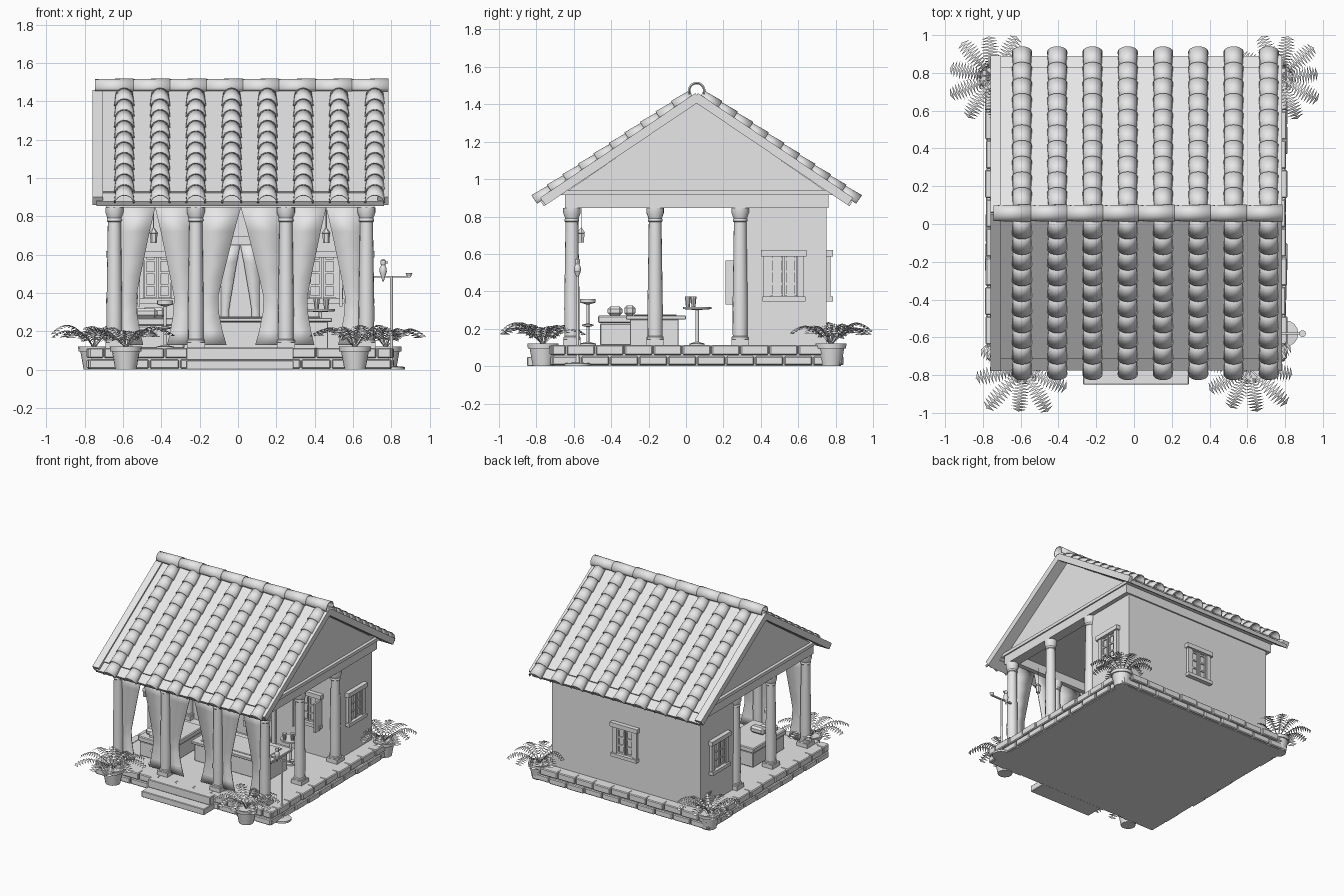
import bpy, bmesh, random
from math import sin, cos, pi, atan2, radians
from mathutils import Vector, Matrix

random.seed(4)
cube = bpy.data.objects.get("Cube")
if cube:
    bpy.data.objects.remove(cube)

GREY = (0.8, 0.8, 0.8, 1)
mat = bpy.data.materials.new("light grey")
mat.use_nodes = True
mat.diffuse_color = GREY
mat.node_tree.nodes["Principled BSDF"].inputs["Base Color"].default_value = GREY

CX, CY = 0.012, 0.057          # house centre
FLOOR, BEAM = 0.11, 0.845      # floor and beam heights
made = []


def finish(name, bm, fix=True, solid=0):
    if fix:
        bmesh.ops.recalc_face_normals(bm, faces=bm.faces)
    me = bpy.data.meshes.new(name)
    bm.to_mesh(me)
    bm.free()
    me.materials.append(mat)
    ob = bpy.data.objects.new(name, me)
    bpy.context.scene.collection.objects.link(ob)
    if solid:
        mod = ob.modifiers.new("thickness", 'SOLIDIFY')
        mod.thickness = solid
    made.append(ob)
    return ob


def boxes(name, spans, bevel=0):
    bm = bmesh.new()
    for x0, x1, y0, y1, z0, z1 in spans:
        size = Matrix.Diagonal((abs(x1 - x0), abs(y1 - y0), abs(z1 - z0), 1))
        mid = Vector((x0 + x1, y0 + y1, z0 + z1)) / 2
        bmesh.ops.create_cube(bm, size=1, matrix=Matrix.Translation(mid) @ size)
    if bevel:
        bmesh.ops.bevel(bm, geom=bm.edges[:], offset=bevel, segments=1, affect='EDGES')
    return finish(name, bm)


def lathe(name, profile, loc, sides=16):
    bm = bmesh.new()
    rings = [[bm.verts.new((r * cos(2 * pi * i / sides), r * sin(2 * pi * i / sides), z))
              for i in range(sides)] for r, z in profile]
    for a, b in zip(rings, rings[1:]):
        for i in range(sides):
            j = (i + 1) % sides
            bm.faces.new((a[i], a[j], b[j], b[i]))
    bm.faces.new(rings[0])
    bm.faces.new(rings[-1])
    ob = finish(name, bm)
    ob.location = loc
    return ob


def tile(bm, start, along, side, up, length, r0, r1, sweep=pi, steps=8):
    # half-round tile that flares along its length
    rows = []
    for d, r in ((0, r0), (length, r1)):
        angles = [pi / 2 + sweep * (k / steps - 0.5) for k in range(steps + 1)]
        rows.append([bm.verts.new(start + along * d + side * r * cos(a) + up * r * sin(a))
                     for a in angles])
    for k in range(steps):
        bm.faces.new((rows[0][k], rows[0][k + 1], rows[1][k + 1], rows[1][k]))


# platform with two staggered stone courses
HX, HY = 0.79, 0.775
boxes("platform", [(CX - HX + 0.015, CX + HX - 0.015, CY - HY + 0.015, CY + HY - 0.015, 0, FLOOR)])
stones = []
for row, (z0, z1) in enumerate(((0.005, 0.053), (0.06, 0.113))):
    cuts = [-1 + 0.2 * k + 0.1 * row for k in range(11)]
    for a, b in zip([-1] + cuts, cuts + [1]):
        a, b = max(a, -1), min(b, 1)
        if b - a < 0.05:
            continue
        for s in (-1, 1):
            out = random.uniform(0, 0.012)
            stones.append((CX + a * HX + 0.003, CX + b * HX - 0.003,
                           CY + s * (HY - 0.06), CY + s * (HY + out), z0, z1))
            stones.append((CX + s * (HX - 0.06), CX + s * (HX + out),
                           CY + a * HY + 0.003, CY + b * HY - 0.003, z0, z1))
boxes("edge_stones", stones, 0.006)
boxes("front_steps", [(-0.27, 0.29, -0.85, -0.7, 0, 0.05),
                      (-0.27, 0.29, -0.77, -0.7, 0.05, 0.115)], 0.004)

# walled room, ceiling and beams
boxes("room_walls", [(CX - 0.665, CX + 0.665, 0.29, 0.75, FLOOR, BEAM + 0.02)])
BX, BY, T = 0.7, 0.705, 0.08
boxes("beams", [(CX - BX, CX + BX, CY + s * BY, CY + s * (BY - T), BEAM, 0.92) for s in (-1, 1)] +
      [(CX + s * BX, CX + s * (BX - T), CY - BY, CY + BY, BEAM, 0.92) for s in (-1, 1)])
boxes("ceiling", [(CX - 0.71, CX + 0.71, CY - 0.74, CY + 0.74, 0.915, 0.94)])

# columns
shaft = [(0.046, 0.03), (0.046, 0.045), (0.04, 0.05), (0.041, 0.2), (0.034, 0.66),
         (0.039, 0.665), (0.039, 0.675), (0.036, 0.68), (0.047, 0.71), (0.047, 0.735)]
spots = [(x, y) for x in (-0.645, 0.67) for y in (-0.61, -0.165, 0.29)]
for x, y in spots + [(-0.22, -0.61), (0.25, -0.61)]:
    lathe("column", shaft, (x, y, FLOOR))
    boxes("column_plinth", [(x - 0.047, x + 0.047, y - 0.047, y + 0.047, FLOOR, FLOOR + 0.033)])

# roof slopes
ANG = atan2(0.58, 0.86)
RIDGE = Vector((0, CY, 1.45))
X = Vector((1, 0, 0))
for s, label in ((-1, "front"), (1, "back")):
    down = Vector((0, s * cos(ANG), -sin(ANG)))
    up = Vector((0, s * sin(ANG), cos(ANG)))

    def slab(name, x0, x1, d0, d1, n0, n1):
        ob = boxes(name, [(x0, x1, d0, d1, n0, n1)])
        for v in ob.data.vertices:
            v.co = RIDGE + X * v.co.x + down * v.co.y + up * v.co.z
        if s < 0:
            ob.data.flip_normals()

    slab(label + "_roof_sheet", CX - 0.72, CX + 0.74, 0, 0.93, -0.03, 0)
    slab(label + "_eave_board", CX - 0.75, CX + 0.75, 0.93, 1.01, -0.037, -0.01)
    for e in (-1, 1):
        slab(label + "_barge_board", CX + e * 0.715, CX + e * 0.772, 0, 1.0, -0.037, 0.012)
    bm = bmesh.new()
    for col in range(8):
        for k in range(10):
            start = RIDGE + X * (-0.593 + 0.1867 * col) + down * (0.1 * k + 0.02) - up * 0.004
            tile(bm, start, down, X, up, 0.112, 0.046, 0.054)
    finish(label + "_roof_tiles", bm, solid=0.008)

# ridge tiles
bm = bmesh.new()
for k in range(8):
    tile(bm, Vector((-0.745 + 0.19 * k, CY, 1.473)), X, Vector((0, 1, 0)), Vector((0, 0, 1)),
         0.2, 0.042, 0.047, 1.3 * pi, 12)
finish("ridge_tiles", bm, solid=0.008)

# gable infill
bm = bmesh.new()
ends = [[bm.verts.new((CX + e * 0.685, CY + y, z)) for y, z in ((-0.7, 0.93), (0.7, 0.93), (0, 1.41))]
        for e in (-1, 1)]
bm.faces.new(ends[0])
bm.faces.new(ends[1])
for i in range(3):
    j = (i + 1) % 3
    bm.faces.new((ends[0][i], ends[0][j], ends[1][j], ends[1][i]))
finish("gables", bm)


# windows: parts laid out along the wall (u), outward (w) and up (z)
def window(name, axis, sign, wall, mid, shutters=False):
    parts = [(-0.122, 0.122, 0, 0.035, 0.585, 0.62), (-0.115, 0.115, 0, 0.035, 0.345, 0.372),
             (-0.072, 0.072, 0, 0.004, 0.37, 0.59)]
    for e in (-1, 1):
        parts.append((e * 0.072, e * 0.108, 0, 0.022, 0.372, 0.585))
        for u in (0.004, 0.058):
            parts.append((e * u, e * (u + 0.012), 0, 0.015, 0.375, 0.585))
        for z in (0.375, 0.435, 0.5, 0.565):
            parts.append((e * 0.012, e * 0.06, 0, 0.012, z, z + 0.012))
        if shutters:
            parts.append((e * 0.09, e * 0.105, 0.02, 0.08, 0.33, 0.565))
    spans = []
    for u0, u1, w0, w1, z0, z1 in parts:
        along, out = (mid + u0, mid + u1), (wall + sign * w0, wall + sign * w1)
        spans.append((out + along if axis == "x" else along + out) + (z0, z1))
    boxes(name, spans)


window("right_window", "x", -1, CX - 0.665, 0.523)
window("left_window", "x", 1, CX + 0.665, 0.523)
window("back_window", "y", 1, 0.75, CX)
for x in (-0.42, 0.44):
    window("porch_window", "y", -1, 0.29, x, True)
boxes("door_frame", [(CX - 0.15, CX + 0.15, 0.26, 0.29, 0.65, 0.695),
                     (CX - 0.13, CX - 0.1, 0.27, 0.29, FLOOR, 0.65),
                     (CX + 0.1, CX + 0.13, 0.27, 0.29, FLOOR, 0.65)])

# tied-back curtains between the front columns
drape = [(0, BEAM), (0.035, 0.72), (0.065, 0.6), (0.095, 0.48), (0.118, 0.38),
         (0.115, 0.3), (0.095, 0.2), (0.075, 0.13)]


def curtain(name, mid, half, y, scale, squash=1):
    for e in (-1, 1):
        bm = bmesh.new()
        rows = [[bm.verts.new((mid + e * u, y, FLOOR + (z - FLOOR) * squash)) for u in (w * scale, half)]
                for w, z in drape]
        for a, b in zip(rows, rows[1:]):
            bm.faces.new((a[0], a[1], b[1], b[0]))
        finish(name, bm, solid=0.006)


for mid, half, scale in ((-0.432, 0.2, 0.83), (0.015, 0.225, 1), (0.46, 0.2, 0.83)):
    curtain("curtain", mid, half, -0.61, scale)
curtain("door_curtain", CX, 0.1, 0.275, 0.5, 0.74)

# hanging lanterns
for x in (-0.44, 0.46):
    lathe("lantern", [(0.016, 0.66), (0.02, 0.71), (0.024, 0.712), (0.008, 0.735),
                      (0.003, 0.74), (0.003, 0.87)], (x, -0.56, 0), 6)

# counter, daybed, stool and round table
boxes("counter", [(-0.18, 0.47, -0.3, -0.04, FLOOR, 0.25), (-0.2, 0.49, -0.32, 0.0, 0.25, 0.27),
                  (-0.14, 0.43, -0.28, -0.05, 0.27, 0.277)], 0.003)
boxes("daybed", [(-0.56, -0.28, -0.46, -0.06, FLOOR, 0.23), (-0.57, -0.27, -0.47, -0.05, 0.23, 0.27)], 0.006)
boxes("cushions", [(-0.54, -0.42, -0.42, -0.34, 0.27, 0.32),
                   (-0.5, -0.38, -0.33, -0.27, 0.27, 0.325)], 0.015)
lathe("bar_stool", [(0.045, 0), (0.045, 0.01), (0.008, 0.02), (0.008, 0.1), (0.03, 0.105), (0.03, 0.112),
                    (0.008, 0.118), (0.008, 0.22), (0.042, 0.23), (0.042, 0.25)], (-0.38, -0.525, FLOOR))
TX, TY = 0.43, 0.06
lathe("round_table", [(0.04, 0), (0.04, 0.01), (0.009, 0.02), (0.009, 0.19), (0.075, 0.195), (0.075, 0.207)],
      (TX, TY, FLOOR), 20)
for dx, dy in ((-0.02, -0.05), (0.03, -0.02)):
    lathe("cup", [(0.011, 0), (0.017, 0.055)], (TX + dx, TY + dy, FLOOR + 0.207), 10)

# bird on a perch
PX, PY = 0.8, -0.58
lathe("perch_stand", [(0.07, 0), (0.07, 0.015), (0.012, 0.02), (0.008, 0.03), (0.008, 0.485)], (PX, PY, 0))
boxes("perch_bar", [(0.705, 0.9, PY - 0.006, PY + 0.006, 0.48, 0.49)])
lathe("seed_cup", [(0.01, 0.485), (0.018, 0.505)], (0.892, PY, 0), 10)
lathe("bird", [(0.004, 0.46), (0.01, 0.485), (0.019, 0.51), (0.018, 0.53), (0.011, 0.545),
               (0.015, 0.558), (0.013, 0.57), (0.004, 0.577)], (0.757, PY, 0), 10)
boxes("beak", [(0.765, 0.782, PY - 0.004, PY + 0.004, 0.555, 0.565)])


# potted ferns with arching serrated fronds
def fern(x, y, turn):
    lathe("plant_pot", [(0.055, 0), (0.072, 0.095), (0.082, 0.095), (0.084, 0.12), (0.07, 0.12),
                        (0.065, 0.105)], (x, y, 0), 18)
    bm = bmesh.new()
    count, n = 10, 14
    for f in range(count):
        a = turn + 2 * pi * f / count
        out, side = Vector((cos(a), sin(a), 0)), Vector((-sin(a), cos(a), 0))
        reach = min(random.uniform(0.23, 0.29), (0.995 - abs(y)) / max(abs(sin(a)), 0.1),
                    max(0.975 - abs(x), 0.2) / max(abs(cos(a)), 0.1))
        lift = random.uniform(0.09, 0.125)

        def spine(t):
            return Vector((x, y, 0.11 + lift * sin(2.5 * t))) + out * reach * t

        for k in range(n):
            t0, t1 = k / n, (k + 1) / n
            p, q = spine(t0), spine(t1)
            w = 0.004 * (1 - t0) + 0.001
            bm.faces.new([bm.verts.new(v) for v in (p - side * w, p + side * w, q + side * w, q - side * w)])
            if k > 2:
                blade = 0.05 * sin(pi * min(1, 1.15 - t0)) ** 0.6 if t0 > 0.3 else 0.035
                for e in (-1, 1):
                    tip = p + side * e * blade + out * 0.016 * (1 - t0) - Vector((0, 0, 0.012))
                    bm.faces.new([bm.verts.new(v) for v in (p, p.lerp(q, 0.85), tip)])
    finish("fern_fronds", bm, fix=False)


for x, y, turn in ((-0.585, -0.765, 0.2), (0.61, -0.765, 0.5), (-0.75, 0.775, 0.4), (0.77, 0.775, 0.1)):
    fern(x, y, turn)

# smooth round parts while keeping hard edges
bpy.ops.object.select_all(action='DESELECT')
for ob in made:
    if ob.name.split(".")[0] != "fern_fronds":
        ob.select_set(True)
bpy.context.view_layer.objects.active = made[0]
bpy.ops.object.shade_smooth_by_angle(angle=radians(35))
